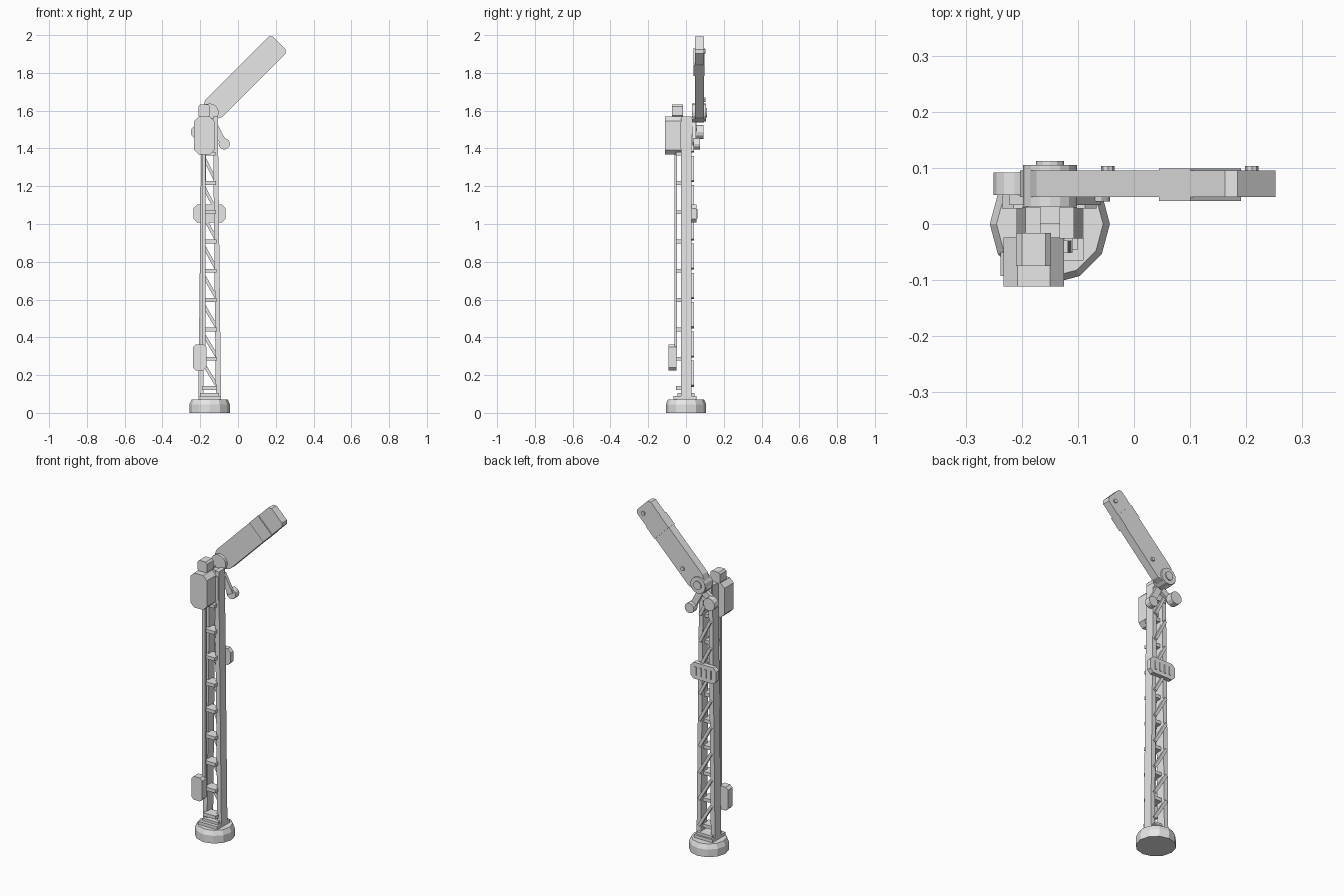
import bpy, bmesh, math
from mathutils import Vector

cube = bpy.data.objects.get("Cube")
if cube:
    bpy.data.objects.remove(cube, do_unlink=True)

grey = bpy.data.materials.new("plain_grey")
grey.use_nodes = True
grey.diffuse_color = (0.8, 0.8, 0.8, 1)
grey.node_tree.nodes["Principled BSDF"].inputs["Base Color"].default_value = (0.8, 0.8, 0.8, 1)

MAST_X = -0.15
PIVOT = Vector((MAST_X, 1.59))


def finish(name, bm):
    bmesh.ops.recalc_face_normals(bm, faces=bm.faces)
    mesh = bpy.data.meshes.new(name)
    bm.to_mesh(mesh)
    bm.free()
    mesh.materials.append(grey)
    obj = bpy.data.objects.new(name, mesh)
    bpy.context.collection.objects.link(obj)
    return obj


def prism(name, outline, y0, y1):
    """Extrude an outline in the x-z plane from y0 to y1."""
    bm = bmesh.new()
    face = bm.faces.new([bm.verts.new((p[0], y0, p[1])) for p in outline])
    new = bmesh.ops.extrude_face_region(bm, geom=[face])["geom"]
    verts = [v for v in new if isinstance(v, bmesh.types.BMVert)]
    bmesh.ops.translate(bm, verts=verts, vec=(0, y1 - y0, 0))
    return finish(name, bm)


def plate(x0, x1, z0, z1, c=0.0):
    """Rectangle outline with optional clipped corners."""
    if not c:
        return [(x0, z0), (x1, z0), (x1, z1), (x0, z1)]
    return [(x0 + c, z0), (x1 - c, z0), (x1, z0 + c), (x1, z1 - c),
            (x1 - c, z1), (x0 + c, z1), (x0, z1 - c), (x0, z0 + c)]


def disc(x, z, r, sides=12):
    return [(x + r * math.cos(math.tau * i / sides), z + r * math.sin(math.tau * i / sides))
            for i in range(sides)]


def strip(a, b, width):
    """Outline of a straight bar between two points."""
    a, b = Vector(a), Vector(b)
    d = (b - a).normalized() * width / 2
    n = Vector((-d.y, d.x))
    return [a - n, b - n, b + n, a + n]


def on_arm(s, t):
    """Point at distance s along the raised arm and t across it."""
    k = math.sqrt(0.5)
    return PIVOT + Vector((s - t, s + t)) * k


# Round foot with a sloped shoulder
bm = bmesh.new()
rings = []
for r, z in ((0.107, 0), (0.107, 0.045), (0.095, 0.072)):
    rings.append([bm.verts.new((x, y, z)) for x, y in disc(MAST_X, 0, r)])
bm.faces.new(rings[0])
bm.faces.new(rings[-1])
for low, high in zip(rings, rings[1:]):
    for i in range(12):
        j = (i + 1) % 12
        bm.faces.new((low[i], low[j], high[j], high[i]))
finish("foot", bm)

# Plates holding the mast
prism("foot_plate", plate(-0.21, -0.09, 0.07, 0.09), -0.065, 0.055)
prism("foot_collar", plate(-0.2, -0.1, 0.09, 0.105), -0.045, 0.045)

# Two tapering mast rails
for side, name in ((-1, "right_rail"), (1, "left_rail")):
    pts = ((0.033, 0.08), (0.06, 0.08), (0.043, 1.57), (0.017, 1.57))
    prism(name, [(MAST_X + side * x, z) for x, z in pts], -0.026, 0.03)

# Ladder rungs in front and lattice braces behind
STEP = 0.155
for i in range(9):
    z = 0.132 + i * STEP
    half = 0.04 - 0.001 * i
    prism(f"rung_{i + 1}", plate(MAST_X - half, MAST_X + half, z - 0.01, z + 0.01), -0.052, 0.01)
    top = (MAST_X - half, z + STEP - 0.015)
    end = (MAST_X + half, z + 0.01)
    prism(f"brace_{i + 1}", strip(top, end, 0.017), 0.024, 0.042)

# Cable pipe between the two equipment boxes
prism("cable_pipe", plate(-0.19, -0.172, 0.3, 1.4), -0.062, -0.048)

# Equipment boxes
prism("lower_box", plate(-0.238, -0.168, 0.225, 0.363, 0.015), -0.093, -0.05)
prism("upper_box", plate(-0.233, -0.125, 1.367, 1.57, 0.025), -0.111, -0.024)
prism("upper_box_cap", plate(-0.21, -0.148, 1.565, 1.633, 0.01), -0.075, -0.016)
prism("box_mount", plate(-0.19, -0.11, 1.4, 1.54), -0.03, 0.0)

# Rear plate with four raised ribs
prism("rear_plate", plate(-0.235, -0.067, 1.007, 1.103, 0.02), 0.028, 0.055)
for i in range(4):
    x = MAST_X + (i - 1.5) * 0.032
    prism(f"rear_rib_{i + 1}", plate(x - 0.005, x + 0.005, 1.03, 1.08), 0.054, 0.06)

# Mast head and pivot
prism("head_bracket", plate(-0.19, -0.11, 1.47, 1.56), 0.0, 0.035)
prism("pivot_hub", disc(*PIVOT, 0.048, 16), 0.031, 0.105)
prism("pivot_cap", disc(*PIVOT, 0.025, 12), 0.1, 0.112)

# Raised arm with its band and bolts
half_arm = [(-0.05, 0.025), (0.03, 0.063), (0.505, 0.063), (0.521, 0.048)]
outline = half_arm + [(s, -t) for s, t in reversed(half_arm)]
prism("arm", [on_arm(s, t) for s, t in outline], 0.048, 0.095)
band = plate(0.339, 0.418, -0.064, 0.064)
prism("arm_band", [on_arm(s, t) for s, t in band], 0.041, 0.099)
for i, s in enumerate((0.121, 0.484)):
    prism(f"arm_bolt_{i + 1}", disc(*on_arm(s, -0.025), 0.012, 8), 0.09, 0.103)

# Lamps on short brackets below the pivot
hanger = (MAST_X + 0.02, 1.53)
prism("left_lamp_bracket", strip(hanger, (-0.075, 1.425), 0.036), 0.034, 0.052)
prism("left_lamp", disc(-0.073, 1.424, 0.03), 0.04, 0.074)
prism("right_lamp_bracket", strip((MAST_X, 1.53), (-0.213, 1.488), 0.036), 0.034, 0.056)
prism("right_lamp", disc(-0.213, 1.488, 0.037), 0.052, 0.092)
